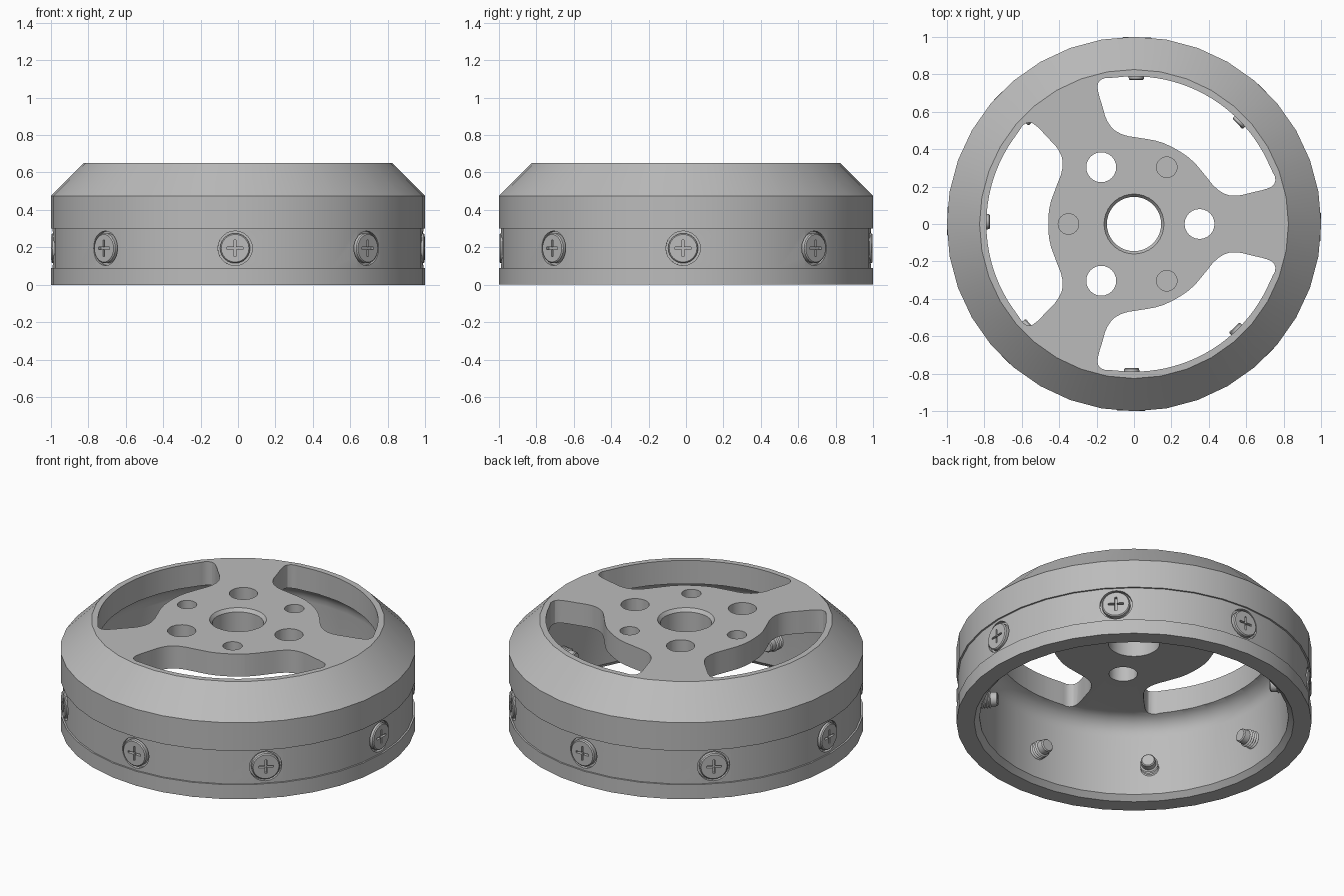
import bpy, bmesh
from math import cos, sin, pi, radians, atan2, hypot
from mathutils import Matrix, Vector

cube = bpy.data.objects.get("Cube")
if cube:
    bpy.data.objects.remove(cube, do_unlink=True)

grey = bpy.data.materials.new("machined grey")
grey.use_nodes = True
grey.diffuse_color = (0.5, 0.5, 0.5, 1)
grey.node_tree.nodes["Principled BSDF"].inputs["Base Color"].default_value = (0.5, 0.5, 0.5, 1)


def add_object(name, bm):
    bmesh.ops.remove_doubles(bm, verts=bm.verts, dist=1e-5)
    bmesh.ops.recalc_face_normals(bm, faces=bm.faces)
    mesh = bpy.data.meshes.new(name)
    bm.to_mesh(mesh)
    bm.free()
    mesh.materials.append(grey)
    obj = bpy.data.objects.new(name, mesh)
    bpy.context.collection.objects.link(obj)
    return obj


def activate(obj):
    bpy.ops.object.select_all(action='DESELECT')
    obj.select_set(True)
    bpy.context.view_layer.objects.active = obj


def lathe(name, profile, sides):
    """Turn a closed (radius, height) profile around z."""
    bm = bmesh.new()
    rings = []
    for r, z in profile:
        if r == 0:
            rings.append([bm.verts.new((0, 0, z))] * sides)
        else:
            rings.append([bm.verts.new((r * cos(2 * pi * i / sides), r * sin(2 * pi * i / sides), z))
                          for i in range(sides)])
    for a, b in zip(rings, rings[1:] + rings[:1]):
        for i in range(sides):
            j = (i + 1) % sides
            corners = list(dict.fromkeys((a[i], a[j], b[j], b[i])))
            if len(corners) > 2:
                bm.faces.new(corners)
    return add_object(name, bm)


def prism(bm, outline, low, high):
    """Extrude a flat outline between two heights."""
    face = bm.faces.new([bm.verts.new((x, y, low)) for x, y in outline])
    new = bmesh.ops.extrude_face_region(bm, geom=[face])["geom"]
    bmesh.ops.translate(bm, verts=[v for v in new if isinstance(v, bmesh.types.BMVert)],
                        vec=(0, 0, high - low))


def circle(x, y, r, sides=24):
    return [(x + r * cos(2 * pi * i / sides), y + r * sin(2 * pi * i / sides)) for i in range(sides)]


def turn(points, angle):
    return [(x * cos(angle) - y * sin(angle), x * sin(angle) + y * cos(angle)) for x, y in points]


def cut(obj, bm):
    cutter = add_object("cutter", bm)
    cutter.hide_render = True
    mod = obj.modifiers.new("cut", 'BOOLEAN')
    mod.operation, mod.solver, mod.object = 'DIFFERENCE', 'EXACT', cutter
    activate(obj)
    bpy.ops.object.modifier_apply(modifier=mod.name)
    bpy.data.objects.remove(cutter, do_unlink=True)


def smooth(obj):
    activate(obj)
    bpy.ops.object.shade_smooth_by_angle(angle=radians(28))


# Wheel shell: grooved rim, sloping shoulder, web with a bored centre, hollow below
web_z, wall_r, fillet = 0.51, 0.87, 0.11
inner = [(wall_r - fillet + fillet * sin(a), web_z - fillet + fillet * cos(a))
         for a in (i * pi / 12 for i in range(7))]
shell = lathe("wheel_shell", [
    (0.90, 0), (1, 0), (1, 0.09), (0.99, 0.09), (0.99, 0.30), (1, 0.30), (1, 0.475),
    (0.825, 0.65), (0.16, 0.65), (0.145, 0.63), (0.145, web_z)] + inner + [(wall_r, 0.03)], 36)

# Three curved windows between the spokes
half = [(0.46, 0.0), (0.452, 0.10), (0.415, 0.20), (0.383, 0.28), (0.38, 0.35), (0.41, 0.41),
        (0.46, 0.46), (0.51, 0.515), (0.55, 0.545), (0.59, 0.535), (0.615, 0.495)]
end = atan2(half[-1][1], half[-1][0])
arc_r = hypot(*half[-1])
arc = [(arc_r * cos(end * k / 6), arc_r * sin(end * k / 6)) for k in range(5, -6, -1)]
window = half + arc + [(x, -y) for x, y in half[:0:-1]]
rounded = []
for p, q in zip(window, window[1:] + window[:1]):
    p, q = Vector(p), Vector(q)
    rounded += [p.lerp(q, 0.25)[:], p.lerp(q, 0.75)[:]]

# Windows, through holes, blind holes
bm = bmesh.new()
for k in range(3):
    spoke = k * 2 * pi / 3
    prism(bm, turn(rounded, spoke + pi / 3), 0.3, 0.8)
    prism(bm, turn(circle(0.35, 0, 0.08), spoke), 0.3, 0.8)
    prism(bm, turn(circle(0.35, 0, 0.055), spoke + pi / 3), 0.57, 0.8)
cut(shell, bm)

# Eight radial screw seats
placements = []
for k in range(8):
    a = k * pi / 4 - radians(0.9)
    placements.append(Matrix.Rotation(a, 4, 'Z') @ Matrix.Translation((0.997, 0, 0.195))
                      @ Matrix.Rotation(pi / 2, 4, 'Y'))
bm = bmesh.new()
for place in placements:
    seat = bmesh.new()
    prism(seat, circle(0, 0, 0.092), -0.03, 0.05)
    seat.transform(place)
    temp = bpy.data.meshes.new("seat")
    seat.to_mesh(temp)
    seat.free()
    bm.from_mesh(temp)
    bpy.data.meshes.remove(temp)
cut(shell, bm)
smooth(shell)

# Screw: flat head, ridged shank, plain tip
profile = [(0, 0), (0.074, 0), (0.08, -0.006), (0.08, -0.035), (0.042, -0.035), (0.042, -0.10)]
for i in range(6):
    z = -0.105 - 0.015 * i
    profile += [(0.052, z), (0.042, z - 0.0075)]
profile += [(0.04, -0.222), (0.034, -0.228), (0, -0.228)]
screw = lathe("screw", profile, 24)

# Cross recess in the head
w, l = 0.006, 0.043
bm = bmesh.new()
prism(bm, [(l, -w), (l, w), (w, w), (w, l), (-w, l), (-w, w),
           (-l, w), (-l, -w), (-w, -w), (-w, -l), (w, -l), (w, -w)], -0.02, 0.02)
cut(screw, bm)
smooth(screw)
screw.matrix_world = placements[0]
for place in placements[1:]:
    copy = bpy.data.objects.new("screw", screw.data)
    bpy.context.collection.objects.link(copy)
    copy.matrix_world = place
